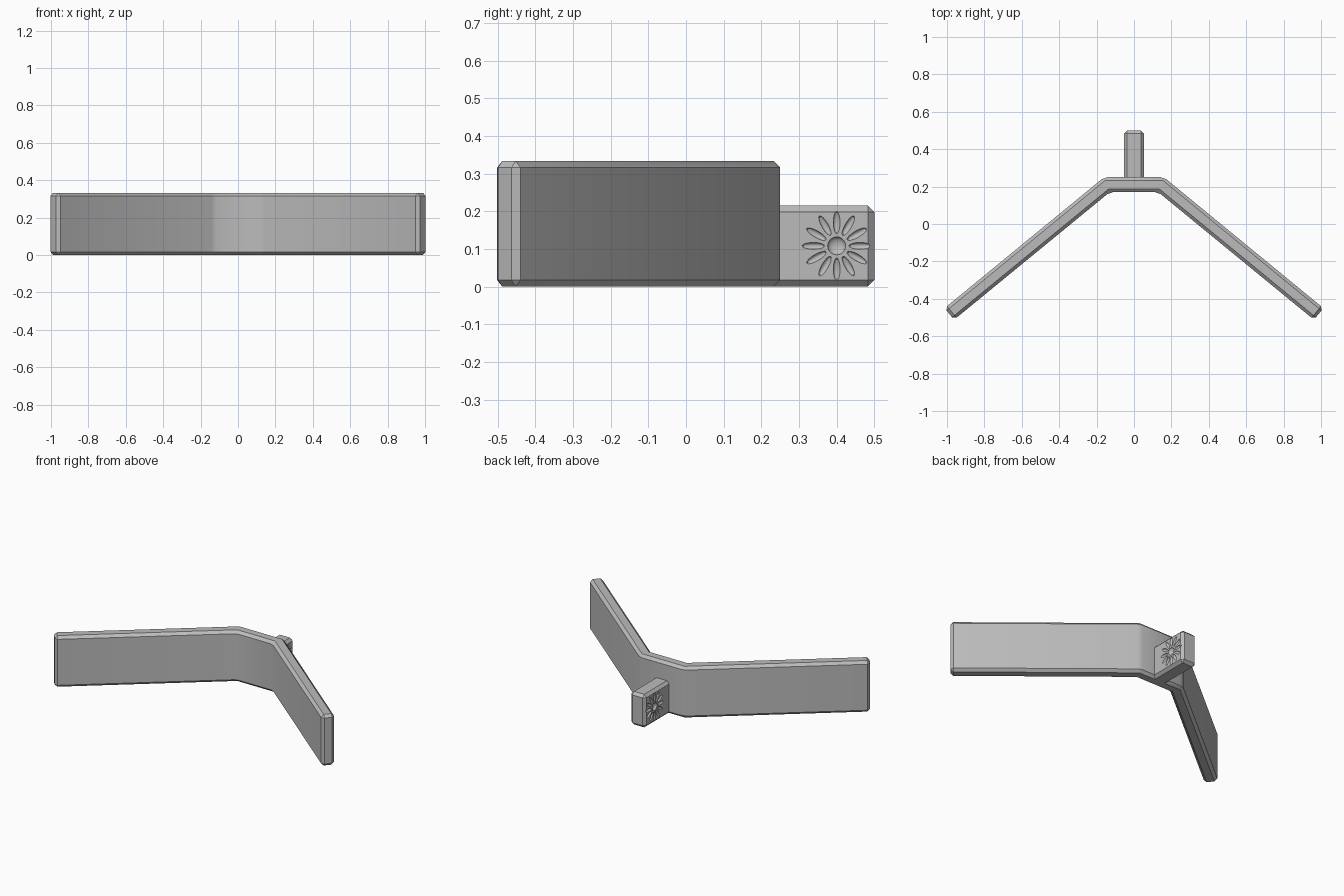
import bpy, bmesh, math
from mathutils import Matrix, Vector

cube = bpy.data.objects.get("Cube")
if cube:
    bpy.data.objects.remove(cube, do_unlink=True)

grey = bpy.data.materials.new("plain grey")
grey.use_nodes = True
color = (0.5, 0.5, 0.5, 1)
grey.diffuse_color = color
grey.node_tree.nodes["Principled BSDF"].inputs["Base Color"].default_value = color


def make_object(name, bm):
    bmesh.ops.recalc_face_normals(bm, faces=bm.faces)
    mesh = bpy.data.meshes.new(name)
    bm.to_mesh(mesh)
    bm.free()
    ob = bpy.data.objects.new(name, mesh)
    bpy.context.collection.objects.link(ob)
    mesh.materials.append(grey)
    return ob


def extrude_outline(points, bottom, top):
    bm = bmesh.new()
    face = bm.faces.new([bm.verts.new((x, y, bottom)) for x, y in points])
    new = bmesh.ops.extrude_face_region(bm, geom=[face])["geom"]
    verts = [v for v in new if isinstance(v, bmesh.types.BMVert)]
    bmesh.ops.translate(bm, verts=verts, vec=(0, 0, top - bottom))
    return bm


def finish(ob, modifier, **settings):
    mod = ob.modifiers.new(modifier.title(), modifier)
    for key, value in settings.items():
        setattr(mod, key, value)
    bpy.ops.object.select_all(action="DESELECT")
    bpy.context.view_layer.objects.active = ob
    ob.select_set(True)
    bpy.ops.object.modifier_apply(modifier=mod.name)


# Bent band with two swept arms
half = [(0.16, 0.25), (1.013, -0.45), (0.962, -0.512), (0.13, 0.17)]
outline = half + [(-x, y) for x, y in reversed(half)]
band = make_object("bent_band", extrude_outline(outline, 0, 0.333))
finish(band, "BEVEL", width=0.017, segments=1, limit_method="ANGLE",
       angle_limit=math.radians(30))
bpy.ops.object.shade_smooth_by_angle(angle=math.radians(30))

# Mounting tab behind the band
tab_outline = [(-0.054, 0.2), (0.054, 0.2), (0.054, 0.5), (-0.054, 0.5)]
tab = make_object("mounting_tab", extrude_outline(tab_outline, 0, 0.215))
finish(tab, "BEVEL", width=0.017, segments=1, limit_method="ANGLE")

# Rosette grooves pressed into both sides of the tab
bm = bmesh.new()
for side in (-1, 1):
    centre = Vector((side * 0.054, 0.4, 0.108))
    for i in range(12):
        turn = Matrix.Rotation(i * math.tau / 12, 4, "X")
        stretch = Matrix.Diagonal((0.009, 0.03, 0.009, 1))
        place = Matrix.Translation(centre) @ turn @ Matrix.Translation((0, 0.062, 0))
        bmesh.ops.create_uvsphere(bm, u_segments=12, v_segments=8, radius=1,
                                  matrix=place @ stretch)
    bmesh.ops.create_uvsphere(bm, u_segments=20, v_segments=10, radius=1,
                              matrix=Matrix.Translation(centre)
                              @ Matrix.Diagonal((0.014, 0.024, 0.024, 1)))
cutter = make_object("rosette_cutter", bm)
cutter.hide_render = True
finish(tab, "BOOLEAN", operation="DIFFERENCE", object=cutter, solver="EXACT")
bpy.ops.object.shade_smooth_by_angle(angle=math.radians(30))
bpy.data.objects.remove(cutter, do_unlink=True)
